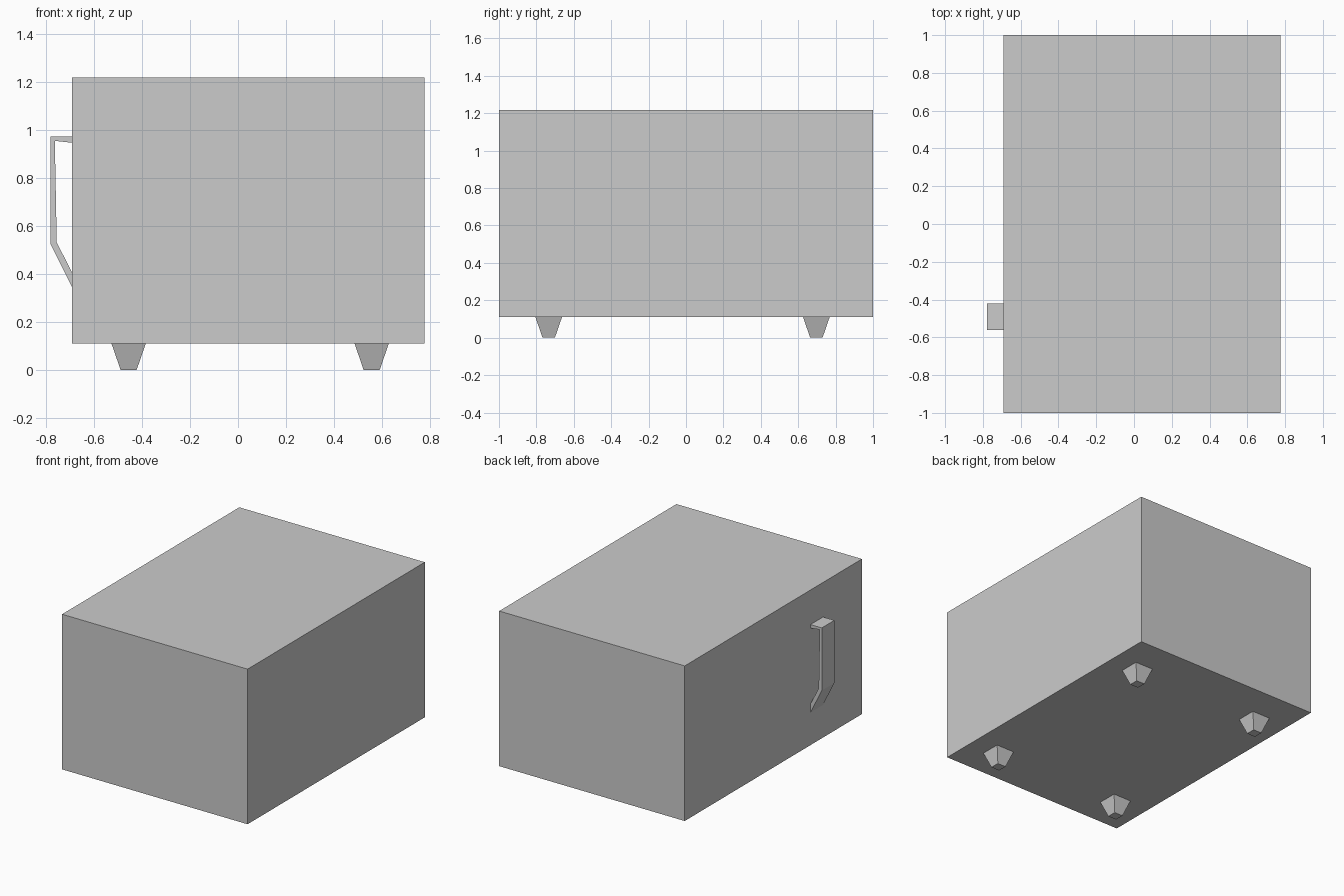
import bpy
import bmesh

if "Cube" in bpy.data.objects:
    bpy.data.objects.remove(bpy.data.objects["Cube"])


def make_object(name, bm):
    bmesh.ops.recalc_face_normals(bm, faces=bm.faces)
    mesh = bpy.data.meshes.new(name)
    bm.to_mesh(mesh)
    bm.free()
    obj = bpy.data.objects.new(name, mesh)
    bpy.context.collection.objects.link(obj)
    return obj


def loft(name, start, end):
    """Solid between two matching rings of points."""
    bm = bmesh.new()
    a = [bm.verts.new(p) for p in start]
    b = [bm.verts.new(p) for p in end]
    bm.faces.new(a)
    bm.faces.new(b)
    for i in range(len(a)):
        j = (i + 1) % len(a)
        bm.faces.new((a[i], a[j], b[j], b[i]))
    return make_object(name, bm)


def rect(x0, x1, y0, y1, z):
    return [(x0, y0, z), (x1, y0, z), (x1, y1, z), (x0, y1, z)]


def square(cx, cy, half, z):
    return rect(cx - half, cx + half, cy - half, cy + half, z)


# Main box
BASE = 0.11
loft("body", rect(-0.69, 0.776, -1, 1, BASE), rect(-0.69, 0.776, -1, 1, 1.218))

# Four tapered feet
for side, x in (("left", -0.455), ("right", 0.556)):
    for end, y in (("front", -0.734), ("back", 0.697)):
        loft(f"{end}_{side}_foot", square(x, y, 0.033, 0), square(x, y, 0.071, BASE))

# Door handle: bent strip profile in x/z, extruded along y
profile = [(-0.69, 0.971), (-0.779, 0.971), (-0.779, 0.523), (-0.69, 0.344),
           (-0.69, 0.406), (-0.754, 0.531), (-0.762, 0.954), (-0.69, 0.946)]
loft("handle", [(x, -0.562, z) for x, z in profile],
     [(x, -0.42, z) for x, z in profile])
